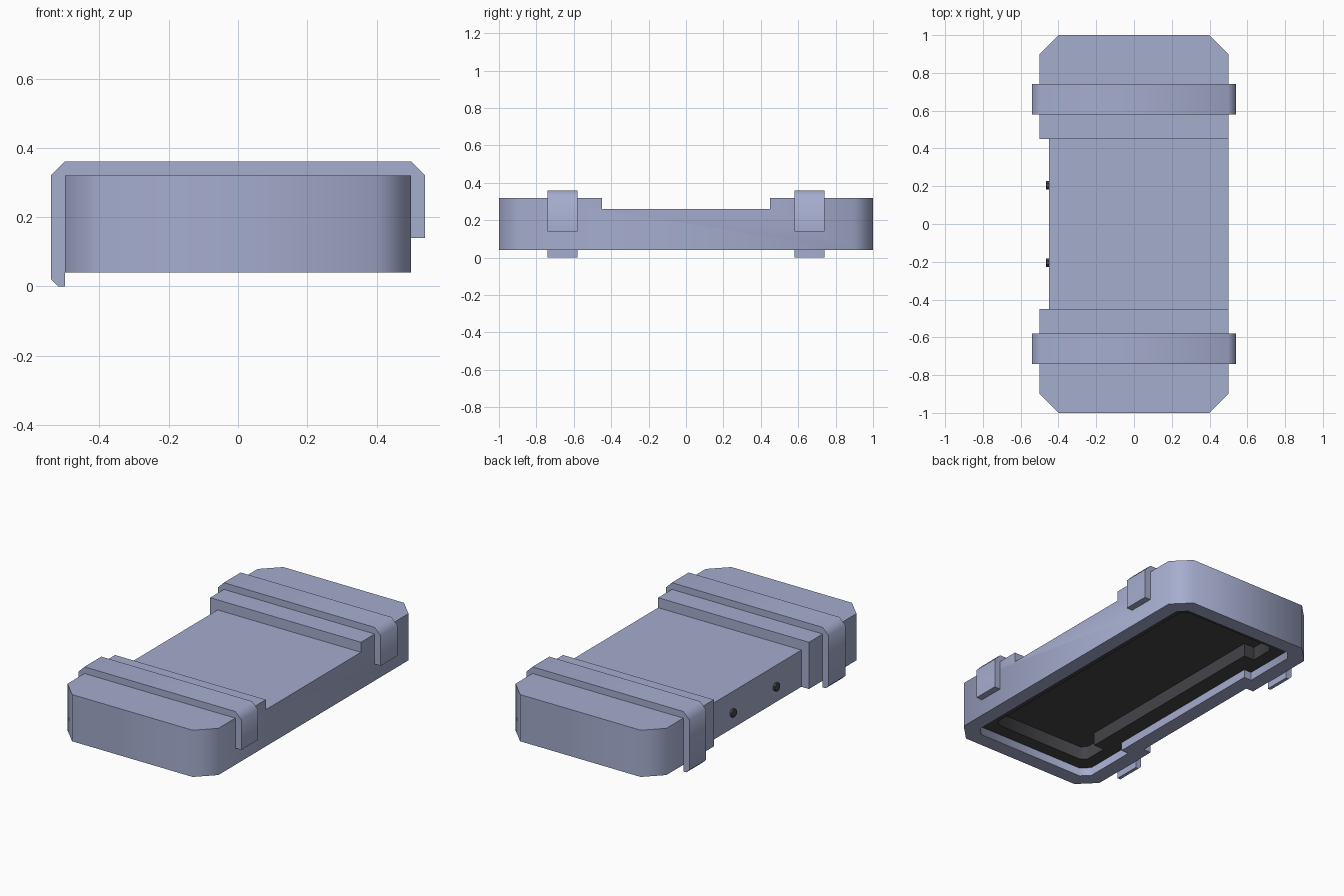
import bpy, bmesh, math

if "Cube" in bpy.data.objects:
    bpy.data.objects.remove(bpy.data.objects["Cube"])


def material(name, rgb):
    m = bpy.data.materials.new(name)
    m.diffuse_color = (*rgb, 1)
    m.use_nodes = True
    m.node_tree.nodes["Principled BSDF"].inputs["Base Color"].default_value = m.diffuse_color
    return m


shell_blue = material("shell_blue", (0.376, 0.418, 0.617))
lining_dark = material("lining_dark", (0.058, 0.058, 0.066))


def prism(name, points, offset, mats=()):
    """Extrude a closed 3D polygon by an offset vector."""
    bm = bmesh.new()
    face = bm.faces.new([bm.verts.new(p) for p in points])
    ext = bmesh.ops.extrude_face_region(bm, geom=[face])
    moved = [v for v in ext["geom"] if isinstance(v, bmesh.types.BMVert)]
    bmesh.ops.translate(bm, verts=moved, vec=offset)
    bmesh.ops.recalc_face_normals(bm, faces=bm.faces)
    me = bpy.data.meshes.new(name)
    bm.to_mesh(me)
    bm.free()
    for m in mats:
        me.materials.append(m)
    ob = bpy.data.objects.new(name, me)
    bpy.context.collection.objects.link(ob)
    return ob


def activate(ob):
    bpy.ops.object.select_all(action='DESELECT')
    ob.select_set(True)
    bpy.context.view_layer.objects.active = ob


def smooth(ob):
    activate(ob)
    bpy.ops.object.shade_smooth_by_angle(angle=math.radians(50))


def cut(ob, cutter):
    cutter.hide_render = True
    mod = ob.modifiers.new("cut", 'BOOLEAN')
    mod.operation = 'DIFFERENCE'
    mod.solver = 'EXACT'
    mod.object = cutter
    activate(ob)
    bpy.ops.object.modifier_apply(modifier=mod.name)
    bpy.data.objects.remove(cutter, do_unlink=True)


def outline(d, z, notch=None):
    """Chamfered rectangle inset by d; notch = (x, half length) on the left."""
    x, y, k = 0.5 - d, 1 - d, 0.1 - 0.586 * d
    k = max(k, 0.03)
    pts = [(-x + k, -y), (x - k, -y), (x, -y + k), (x, y - k),
           (x - k, y), (-x + k, y), (-x, y - k)]
    if notch:
        nx, ny = notch
        pts += [(-x, ny), (nx, ny), (nx, -ny), (-x, -ny)]
    pts.append((-x, -y + k))
    return [(px, py, z) for px, py in pts]


# Body with the left side notch
body = prism("body_shell", outline(0, 0.04, (-0.45, 0.45)), (0, 0, 0.28), (shell_blue, lining_dark))
# Lowered middle of the top
cut(body, prism("top_cutter", [(-0.7, -0.45, 0.26), (0.7, -0.45, 0.26),
                               (0.7, 0.45, 0.26), (-0.7, 0.45, 0.26)], (0, 0, 0.3)))
# Stepped hollow underneath
cut(body, prism("rim_cutter", outline(0.09, -0.1, (-0.36, 0.54)), (0, 0, 0.19)))
cut(body, prism("recess_cutter", outline(0.17, -0.1, (-0.26, 0.66)), (0, 0, 0.27)))
# Dark lining: inner downward faces and recess walls
for p in body.data.polygons:
    c = p.center
    ceiling = p.normal.z < -0.5 and c.z > 0.06
    wall = abs(p.normal.z) < 0.5 and abs(c.x) < 0.4 and abs(c.y) < 0.86 and 0.1 < c.z < 0.2
    p.material_index = 1 if ceiling or wall else 0
smooth(body)

# Straps wrapping over the body, long hook on the left, short on the right
strap = [(-0.5, 0), (-0.52, 0), (-0.54, 0.02), (-0.54, 0.32), (-0.5, 0.36), (0.5, 0.36),
         (0.54, 0.32), (0.54, 0.14), (0.5, 0.14), (0.5, 0.32), (-0.5, 0.32)]
for name, y0 in (("front_strap", -0.74), ("back_strap", 0.58)):
    smooth(prism(name, [(x, y0, z) for x, z in strap], (0, 0.16, 0), (shell_blue,)))

# Small dark studs in the left notch
for name, y0 in (("front_stud", -0.205), ("back_stud", 0.205)):
    ring = [(-0.465, y0 + 0.025 * math.cos(a), 0.135 + 0.025 * math.sin(a))
            for a in (math.tau * (i + 0.5) / 8 for i in range(8))]
    prism(name, ring, (0.02, 0, 0), (lining_dark,))
